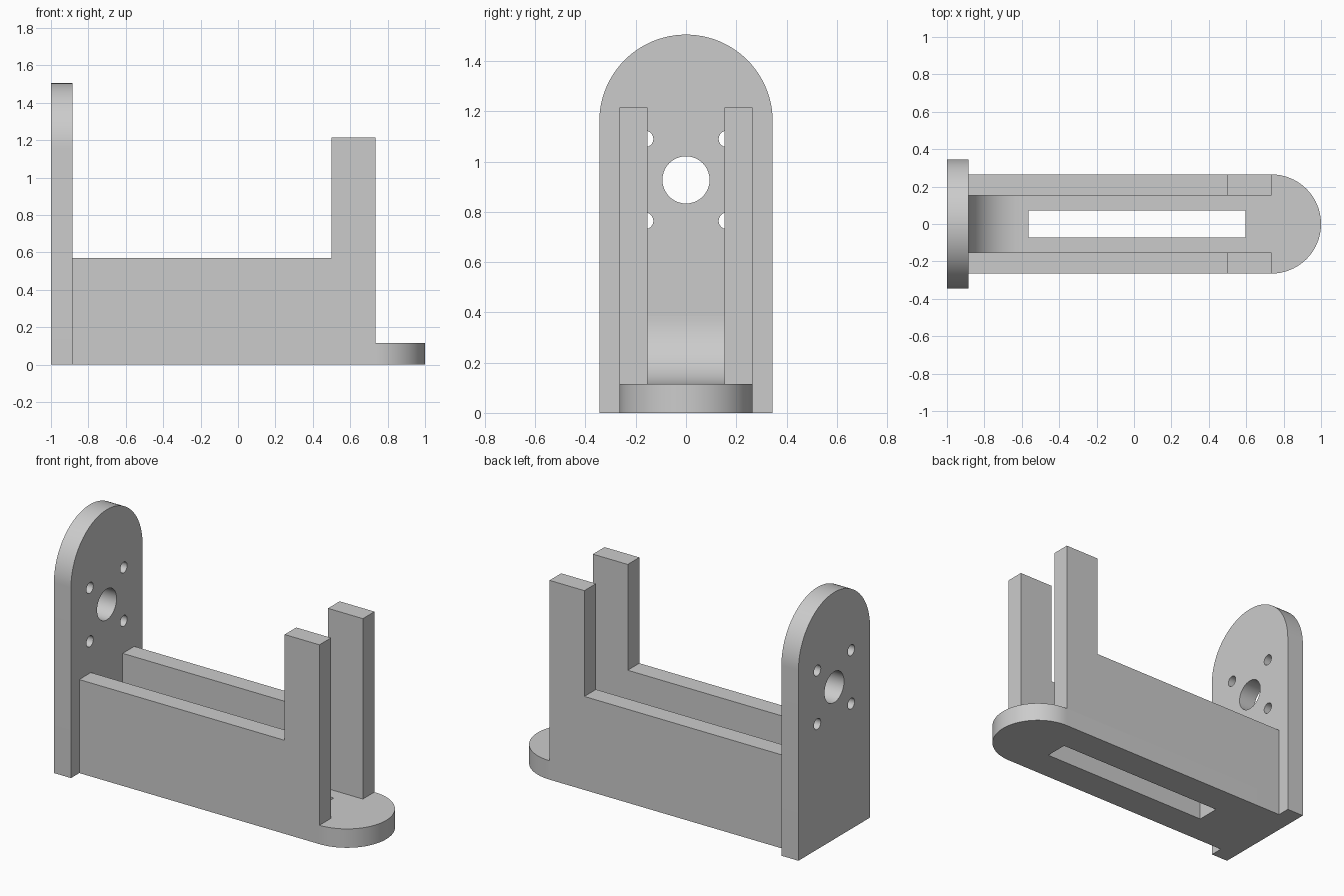
import bpy, bmesh
from math import pi, sin, cos, radians
from mathutils import Vector

cube = bpy.data.objects.get("Cube")
if cube:
    bpy.data.objects.remove(cube, do_unlink=True)

GREY = (0.6, 0.6, 0.6, 1)
mat = bpy.data.materials.new("plain grey")
mat.use_nodes = True
mat.diffuse_color = GREY
mat.node_tree.nodes["Principled BSDF"].inputs["Base Color"].default_value = GREY

# Main dimensions
LEFT, RIGHT = -1.0, 1.0
PLATE_X = -0.885      # inner face of the upright plate
FLOOR = 0.115         # base thickness
BASE_W = 0.265        # half width of the base
WALL_IN = 0.153       # inner face of the side walls
PLATE_W = 0.345       # half width of the upright plate
PLATE_TOP = 1.505
POST_X0, POST_X1 = 0.50, 0.735
HOLE_Z = 0.927


def arc(cx, cy, r, start, end, steps):
    angles = [radians(start + (end - start) * i / steps) for i in range(steps + 1)]
    return [(cx + r * cos(a), cy + r * sin(a)) for a in angles]


def prism(name, profile, axis, lo, hi):
    """Extrude a 2D outline from lo to hi along the given axis."""
    place = {"x": lambda a, b, t: (t, a, b),
             "y": lambda a, b, t: (a, t, b),
             "z": lambda a, b, t: (a, b, t)}[axis]
    bm = bmesh.new()
    face = bm.faces.new([bm.verts.new(place(a, b, lo)) for a, b in profile])
    ext = bmesh.ops.extrude_face_region(bm, geom=[face])
    verts = [v for v in ext["geom"] if isinstance(v, bmesh.types.BMVert)]
    bmesh.ops.translate(bm, verts=verts, vec=Vector(place(0, 0, hi - lo)))
    bmesh.ops.recalc_face_normals(bm, faces=bm.faces[:])
    mesh = bpy.data.meshes.new(name)
    bm.to_mesh(mesh)
    bm.free()
    obj = bpy.data.objects.new(name, mesh)
    mesh.materials.append(mat)
    bpy.context.collection.objects.link(obj)
    return obj


def cut(obj, cutters):
    """Subtract the cutters, bake the result and discard them."""
    for c in cutters:
        c.hide_render = True
        mod = obj.modifiers.new("cut", "BOOLEAN")
        mod.operation = "DIFFERENCE"
        mod.solver = "EXACT"
        mod.object = c
    graph = bpy.context.evaluated_depsgraph_get()
    obj.data = bpy.data.meshes.new_from_object(obj.evaluated_get(graph))
    obj.modifiers.clear()
    for c in cutters:
        bpy.data.objects.remove(c, do_unlink=True)


# Upright plate with arched top
arch = arc(0, PLATE_TOP - PLATE_W, PLATE_W, 0, 180, 48)
plate = prism("upright_plate", [(-PLATE_W, 0), (PLATE_W, 0)] + arch, "x", LEFT, PLATE_X)

# Shaft hole and four screw holes
holes = [(0, HOLE_Z, 0.094)]
holes += [(sy * 0.163, HOLE_Z + sz * 0.163, 0.033) for sy in (-1, 1) for sz in (-1, 1)]
cut(plate, [prism("hole_cutter", arc(y, z, r, 0, 360, 40)[:-1], "x", LEFT - 0.1, PLATE_X + 0.1)
            for y, z, r in holes])

# Base with rounded end and long slot
end = arc(RIGHT - BASE_W, 0, BASE_W, -90, 90, 48)
base = prism("base", [(PLATE_X, BASE_W), (PLATE_X, -BASE_W)] + end, "z", 0, FLOOR)
slot = [(-0.565, -0.071), (0.595, -0.071), (0.595, 0.073), (-0.565, 0.073)]
cut(base, [prism("slot_cutter", slot, "z", -0.1, FLOOR + 0.1)])

# Side walls, each rising to a post
side = [(PLATE_X, FLOOR), (POST_X1, FLOOR), (POST_X1, 1.215),
        (POST_X0, 1.215), (POST_X0, 0.57), (PLATE_X, 0.57)]
walls = [prism("right_wall", side, "y", -BASE_W, -WALL_IN),
         prism("left_wall", side, "y", WALL_IN, BASE_W)]

# Concave fillet between base and plate
R = 0.27
curve = arc(PLATE_X + R, FLOOR + R, R, 180, 270, 24)
fillet = prism("corner_fillet", [(PLATE_X, FLOOR)] + curve[::-1], "y", -WALL_IN, WALL_IN)

# Smooth the curved faces, keep edges sharp
bpy.ops.object.select_all(action="DESELECT")
for obj in [plate, base, fillet] + walls:
    obj.select_set(True)
bpy.context.view_layer.objects.active = plate
bpy.ops.object.shade_smooth_by_angle(angle=radians(30))
